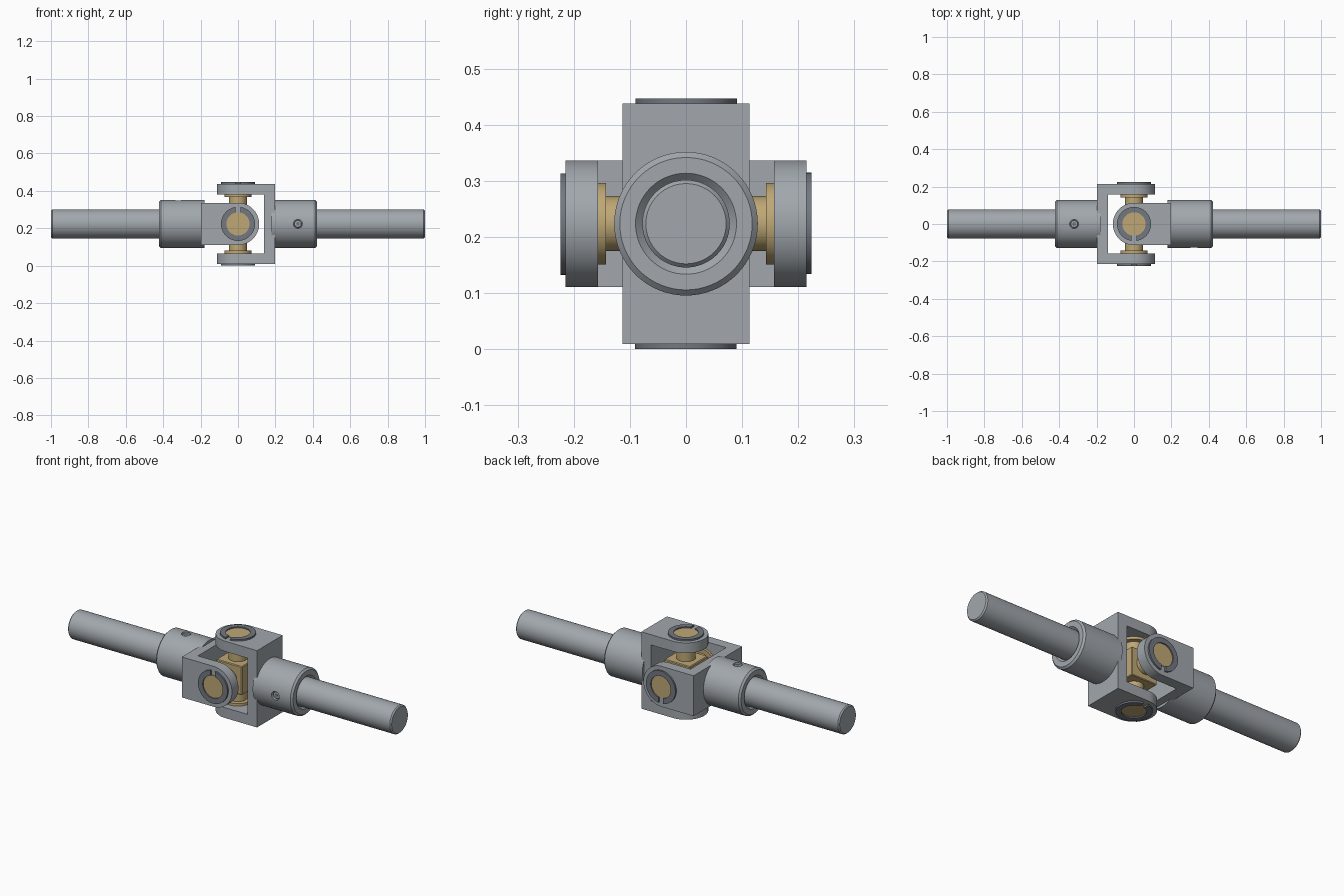
import bpy, bmesh, math
from mathutils import Matrix, Vector

if "Cube" in bpy.data.objects:
    bpy.data.objects.remove(bpy.data.objects["Cube"])

MID = 0.2235  # height of the joint centre


def material(name, rgb):
    m = bpy.data.materials.new(name)
    m.diffuse_color = (*rgb, 1)
    m.use_nodes = True
    m.node_tree.nodes["Principled BSDF"].inputs["Base Color"].default_value = m.diffuse_color
    return m


STEEL = material("steel grey", (0.36, 0.39, 0.42))
DARK = material("dark steel", (0.17, 0.19, 0.22))
BRASS = material("brass", (0.52, 0.39, 0.18))


def finish(name, bm, mat, matrix):
    bmesh.ops.remove_doubles(bm, verts=bm.verts, dist=1e-6)
    bm.transform(Matrix.Translation((0, 0, MID)) @ matrix)
    bmesh.ops.recalc_face_normals(bm, faces=bm.faces)
    mesh = bpy.data.meshes.new(name)
    bm.to_mesh(mesh)
    bm.free()
    mesh.materials.append(mat)
    ob = bpy.data.objects.new(name, mesh)
    bpy.context.collection.objects.link(ob)
    return ob


def activate(ob):
    bpy.ops.object.select_all(action='DESELECT')
    ob.select_set(True)
    bpy.context.view_layer.objects.active = ob


def smooth(ob):
    activate(ob)
    bpy.ops.object.shade_smooth_by_angle(angle=math.radians(30))
    return ob


def lathe(name, profile, mat, matrix, steps=64):
    """Spin (radius, height) points around local z."""
    bm = bmesh.new()
    vs = [bm.verts.new((r, 0, h)) for r, h in profile]
    es = [bm.edges.new(p) for p in zip(vs, vs[1:])]
    bmesh.ops.spin(bm, geom=vs + es, axis=(0, 0, 1), cent=(0, 0, 0),
                   angle=math.tau, steps=steps)
    return finish(name, bm, mat, matrix)


def prism(name, outline, z0, z1, mat, matrix):
    """Extrude an xy outline from z0 to z1."""
    bm = bmesh.new()
    face = bm.faces.new([bm.verts.new((x, y, z0)) for x, y in outline])
    ext = bmesh.ops.extrude_face_region(bm, geom=[face])['geom']
    bmesh.ops.translate(bm, vec=(0, 0, z1 - z0),
                        verts=[v for v in ext if isinstance(v, bmesh.types.BMVert)])
    return finish(name, bm, mat, matrix)


def arc(r, a0, a1, n):
    return [(r * math.cos(a0 + (a1 - a0) * i / n), r * math.sin(a0 + (a1 - a0) * i / n))
            for i in range(n + 1)]


def boolean(ob, cutter, op):
    activate(ob)
    mod = ob.modifiers.new("cut", 'BOOLEAN')
    mod.operation, mod.object, mod.solver = op, cutter, 'EXACT'
    bpy.ops.object.modifier_apply(modifier=mod.name)
    bpy.data.objects.remove(cutter)


ALONG_X = Matrix.Rotation(math.pi / 2, 4, 'Y')
FACE_FRONT = Matrix.Rotation(math.pi / 2, 4, 'X')     # local z -> -y
FLIP = Matrix.Rotation(math.pi, 4, 'X')
# The second half is the first one turned half a turn about a diagonal axis
OTHER_HALF = Matrix.Rotation(math.pi, 4, Vector((0, 1, -1)))

ARM_R, IN, OUT, TOP = 0.113, 0.157, 0.2145, 0.2235

for side, M in (("right", Matrix.Identity(4)), ("left", OTHER_HALF)):
    # Fork: U profile trimmed to rounded arm ends
    u = [(0.197, -OUT), (0.197, OUT), (-0.15, OUT), (-0.15, IN),
         (0.138, IN), (0.138, -IN), (-0.15, -IN), (-0.15, -OUT)]
    fork = prism(side + "_fork", u, -ARM_R, ARM_R, STEEL, M @ FACE_FRONT)
    rounded = [(0.3, -ARM_R), (0.3, ARM_R)] + arc(ARM_R, math.pi / 2, 1.5 * math.pi, 32)
    trim = prism("trim", rounded, -0.3, 0.3, STEEL, M)
    boolean(fork, trim, 'INTERSECT')
    smooth(fork)

    # Hub with chamfered rim, bore and set screw hole
    hub = lathe(side + "_hub", [(0, 0.18), (0.128, 0.18), (0.128, 0.413), (0.118, 0.423),
                                (0.09, 0.423), (0.078, 0.411), (0.078, 0.39), (0, 0.39)],
                STEEL, M @ ALONG_X)
    screw_at = M @ Matrix.Translation((0.32, 0, 0)) @ FACE_FRONT
    hole = lathe("hole", [(0, 0.1), (0.024, 0.1), (0.024, 0.15), (0, 0.15)],
                 STEEL, screw_at, 32)
    boolean(hub, hole, 'DIFFERENCE')
    smooth(hub)
    smooth(lathe(side + "_set_screw", [(0, 0.099), (0.021, 0.099), (0.021, 0.116),
                                       (0.018, 0.119), (0, 0.119)], STEEL, screw_at, 32))
    prism(side + "_screw_socket", arc(0.011, 0, math.tau * 5 / 6, 5), 0.118, 0.1195,
          DARK, screw_at)

    # Shaft
    smooth(lathe(side + "_shaft", [(0, 0.2), (0.078, 0.2), (0.078, 0.993),
                                   (0.0715, 1.0), (0, 1.0)], STEEL, M @ ALONG_X))

    # Pins, collars and split retaining rings on both arms
    for end, F in (("a", Matrix.Identity(4)), ("b", FLIP)):
        smooth(lathe(f"{side}_pin_{end}", [(0, 0.07), (0.049, 0.07), (0.049, 0.143),
                                           (0.073, 0.143), (0.073, 0.158), (0.062, 0.158),
                                           (0.062, 0.217), (0, 0.217)], BRASS, M @ F))
        gap_out, gap_in = math.asin(0.014 / 0.091), math.asin(0.014 / 0.062)
        a = -math.pi / 2
        split = (arc(0.091, a + gap_out, a + math.tau - gap_out, 60)
                 + arc(0.062, a + math.tau - gap_in, a + gap_in, 60))
        smooth(prism(f"{side}_retaining_ring_{end}", split, OUT - 0.001, TOP, DARK, M @ F))

# Cross block in the middle
bm = bmesh.new()
bmesh.ops.create_cube(bm, size=0.16)
bmesh.ops.bevel(bm, geom=bm.edges[:], offset=0.004, segments=1, affect='EDGES')
finish("cross_block", bm, BRASS, Matrix.Identity(4))
